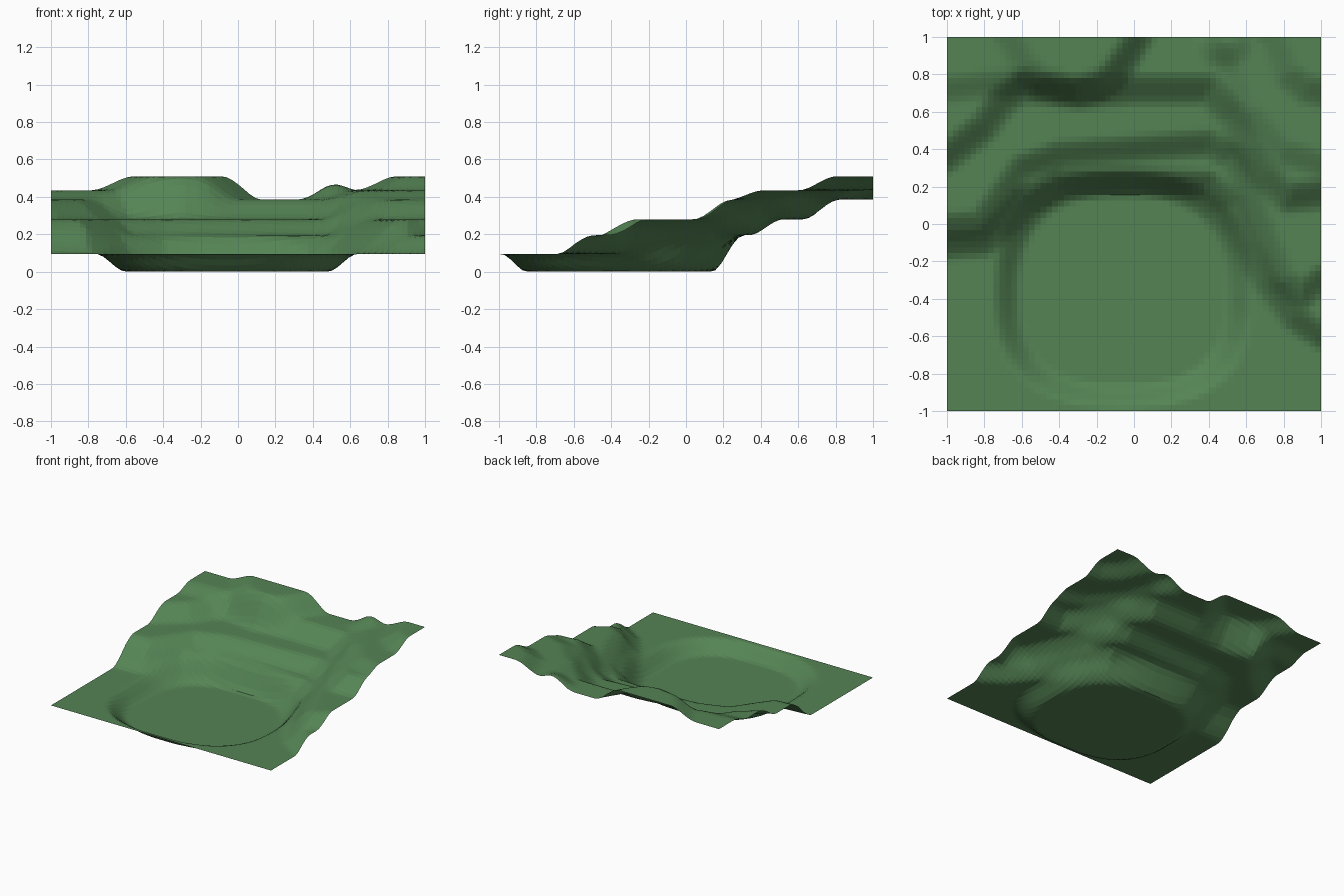
import bpy, bmesh
from mathutils import Vector
from mathutils.geometry import intersect_point_line

default_cube = bpy.data.objects.get("Cube")
if default_cube:
    bpy.data.objects.remove(default_cube, do_unlink=True)

GRID_CELLS = 64


def smoothstep(low, high, value):
    t = min(max((value - low) / (high - low), 0), 1)
    return t * t * (3 - 2 * t)


class Terrace:
    """A rise that follows a line from the left edge to the right edge."""

    def __init__(self, rise, half_width, line):
        self.rise = rise
        self.half_width = half_width
        self.line = [Vector(point) for point in line]
        self.segments = list(zip(self.line, self.line[1:]))

    def signed_distance(self, point):
        nearest = min(self.distance(point, a, b) for a, b in self.segments)
        for a, b in self.segments:
            if a.x <= point.x <= b.x:
                line_y = a.y + (b.y - a.y) * (point.x - a.x) / (b.x - a.x)
                return nearest if point.y > line_y else -nearest
        return nearest

    @staticmethod
    def distance(point, a, b):
        t = intersect_point_line(point, a, b)[1]
        return (point - a.lerp(b, min(max(t, 0), 1))).length

    def height(self, point):
        distance = self.signed_distance(point)
        return self.rise * smoothstep(-self.half_width, self.half_width, distance)


def basin_height(point):
    """Flat rounded hollow with a sloping rim."""
    across = abs(point.x + .06) / .7
    half_depth = .61 if point.y < -.38 else .67
    along = abs(point.y + .38) / half_depth
    radius = (across ** 2.6 + along ** 2.6) ** (1 / 2.6)
    return .095 * smoothstep(.77, 1, radius)


def knoll_height(point):
    """Small rounded rise on the back edge."""
    distance = (point - Vector((.48, .98))).length
    return .045 * (1 - smoothstep(0, .17, distance))


# Terrace lines, from the lowest to the highest
terraces = [
    Terrace(.1, .09, [(-1.2, -.13), (-.8, -.1), (-.7, 0), (-.6, .12), (-.4, .22),
                      (0, .23), (.4, .21), (.52, .1), (.6, -.1), (.7, -.3),
                      (.85, -.5), (1, -.6), (1.2, -.62)]),
    Terrace(.085, .09, [(-1.2, -.03), (-.82, 0), (-.72, .13), (-.6, .3), (-.4, .37),
                        (0, .4), (.4, .43), (.52, .36), (.6, .2), (.7, -.05),
                        (.8, -.3), (.9, -.38), (1, -.3), (1.2, -.25)]),
    Terrace(.105, .1, [(-1.2, .28), (-1, .36), (-.8, .52), (-.7, .66), (-.6, .73),
                       (-.3, .69), (0, .72), (.4, .72), (.52, .58), (.6, .4),
                       (.7, .26), (.82, .14), (1, .16), (1.2, .2)]),
    Terrace(.05, .09, [(-1.2, .7), (-.6, .76), (-.4, .72), (-.2, .73), (-.1, .8),
                       (.03, 1), (.1, 1.2), (.4, 1.2), (.5, .9), (.6, .6),
                       (.8, .38), (1, .32), (1.2, .3)]),
    Terrace(.075, .1, [(-1.2, 1.4), (-.8, 1.2), (-.67, 1), (-.58, .84), (-.5, .76),
                       (-.3, .71), (-.15, .76), (-.05, .88), (.02, 1), (.2, 1.4),
                       (.6, 1.2), (.74, 1), (.82, .8), (.92, .72), (1.2, .66)]),
]


def ground_height(point):
    steps = sum(terrace.height(point) for terrace in terraces)
    return min(basin_height(point) + steps + knoll_height(point), .51)


# Ground sheet
mesh = bpy.data.meshes.new("terraced_ground")
bm = bmesh.new()
bmesh.ops.create_grid(bm, x_segments=GRID_CELLS, y_segments=GRID_CELLS, size=1)
for vert in bm.verts:
    vert.co.z = ground_height(vert.co.xy)
bm.to_mesh(mesh)
bm.free()
ground = bpy.data.objects.new("terraced_ground", mesh)
bpy.context.collection.objects.link(ground)

# Grass colour
grass = bpy.data.materials.new("grass_green")
grass.use_nodes = True
grass_colour = (.09, .23, .09, 1)
grass.diffuse_color = grass_colour
shader = next(n for n in grass.node_tree.nodes if n.type == "BSDF_PRINCIPLED")
shader.inputs["Base Color"].default_value = grass_colour
mesh.materials.append(grass)
